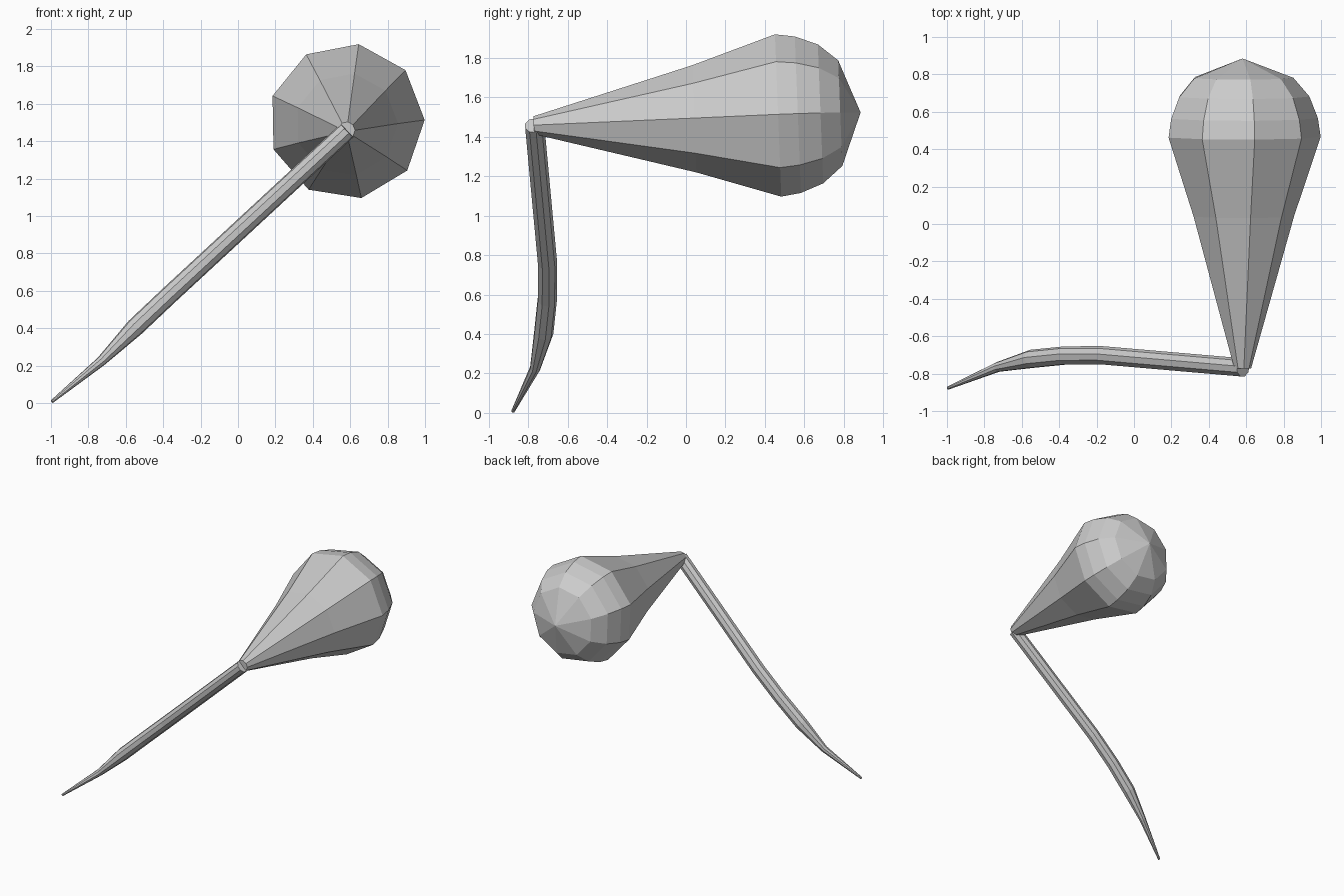
import bpy, bmesh
from math import cos, sin, tau, radians
from mathutils import Vector

if "Cube" in bpy.data.objects:
    bpy.data.objects.remove(bpy.data.objects["Cube"])

SIDES = 9


def sweep(name, path, radii, ref, offset=0.0, straight=False):
    """Flat-faced tube through path; zero radius closes to a point."""
    pts = [Vector(p) for p in path]
    bm = bmesh.new()
    rings = []
    n = len(pts)
    for i, (p, r) in enumerate(zip(pts, radii)):
        if r == 0:
            rings.append([bm.verts.new(p)])
            continue
        a, b = pts[max(i - 1, 0)], pts[min(i + 1, n - 1)]
        t = (pts[-1] - pts[0]).normalized() if straight else (
            (p - a).normalized() + (b - p).normalized()).normalized()
        u = (Vector(ref) - t * t.dot(Vector(ref))).normalized()
        v = u.cross(t)
        rings.append([bm.verts.new(p + r * (cos(k * tau / SIDES + offset) * u
                                            + sin(k * tau / SIDES + offset) * v))
                      for k in range(SIDES)])
    for lo, hi in zip(rings, rings[1:]):
        for k in range(SIDES):
            j = (k + 1) % SIDES
            if len(hi) == 1:
                bm.faces.new((lo[k], lo[j], hi[0]))
            else:
                bm.faces.new((lo[k], lo[j], hi[j], hi[k]))
    for ring in (rings[0], rings[-1]):
        if len(ring) > 1:
            bm.faces.new(ring)
    bmesh.ops.recalc_face_normals(bm, faces=bm.faces)
    mesh = bpy.data.meshes.new(name)
    bm.to_mesh(mesh)
    bm.free()
    ob = bpy.data.objects.new(name, mesh)
    bpy.context.collection.objects.link(ob)
    return ob


# Bulb: (distance along y, radius), on a slightly rising axis
profile = [(-0.772, 0.046), (0.042, 0.276), (0.467, 0.418), (0.567, 0.403),
           (0.682, 0.358), (0.782, 0.272), (0.885, 0)]
sweep("bulb", [(0.58, y, 1.458 + (y + 0.772) * 0.039) for y, r in profile],
      [r for y, r in profile], (1, 0, 0), radians(1), True)

# Stalk: thin curved stem tapering to a point at the ground
stalk = [(-0.995, -0.877, 0.008), (-0.73, -0.765, 0.225), (-0.55, -0.722, 0.405),
         (-0.37, -0.704, 0.575), (-0.17, -0.703, 0.76), (0.583, -0.768, 1.457)]
sweep("stalk", stalk, [0.009, 0.027, 0.05, 0.05, 0.05, 0.05], (0, 1, 0))
